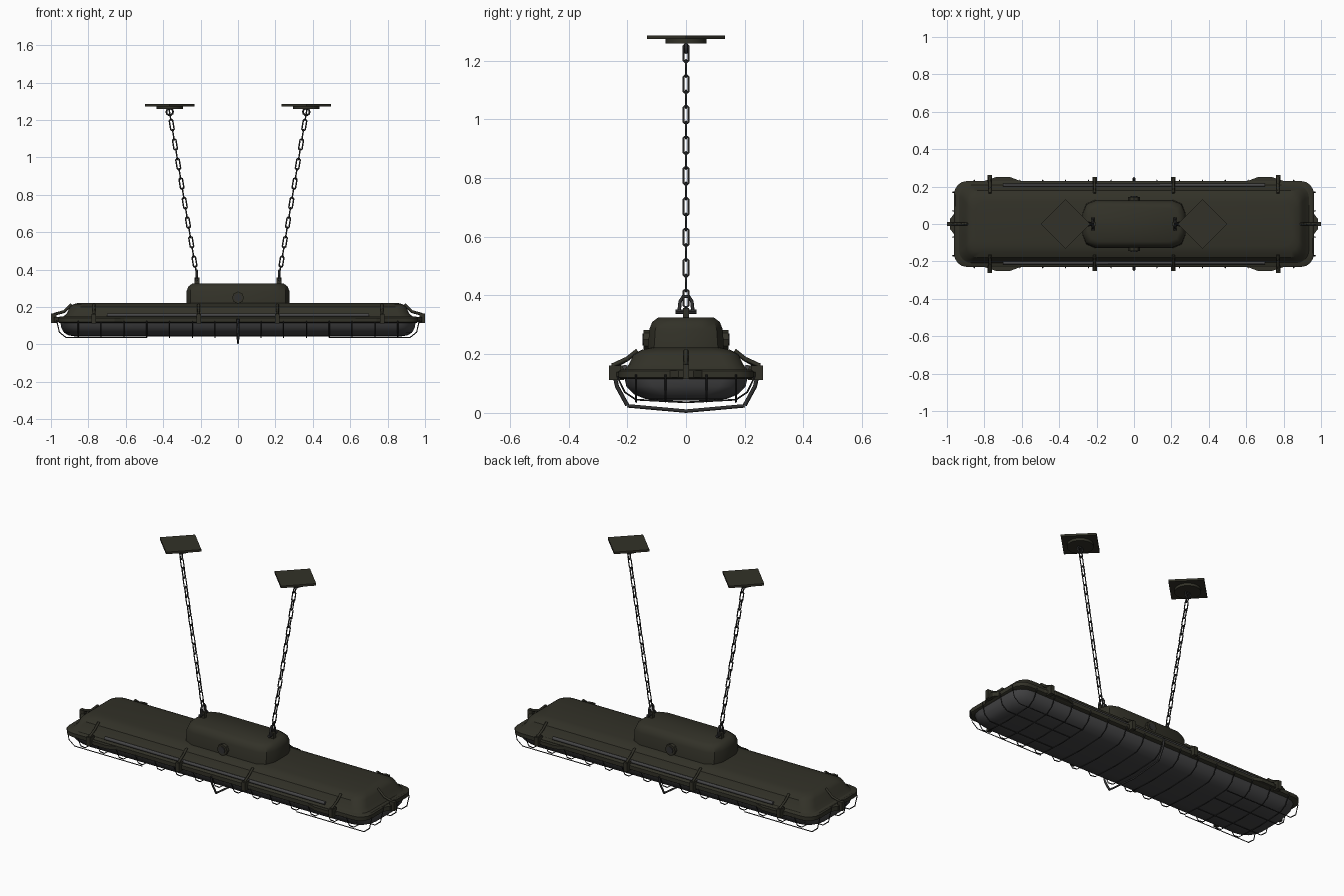
import bpy, bmesh, math
from mathutils import Vector, Matrix

if "Cube" in bpy.data.objects:
    bpy.data.objects.remove(bpy.data.objects["Cube"])


def material(name, rgb):
    m = bpy.data.materials.new(name)
    m.use_nodes = True
    m.diffuse_color = (*rgb, 1)
    bsdf = m.node_tree.nodes["Principled BSDF"]
    bsdf.inputs["Base Color"].default_value = (*rgb, 1)
    bsdf.inputs["Roughness"].default_value = 0.7
    return m


OLIVE = material("dark olive paint", (0.032, 0.031, 0.021))
LENS = material("smoked grey lens", (0.06, 0.06, 0.062))
STEEL = material("dark steel", (0.03, 0.03, 0.03))


def activate(ob):
    bpy.ops.object.select_all(action="DESELECT")
    ob.select_set(True)
    bpy.context.view_layer.objects.active = ob


def finish(name, bm, mat, smooth=True):
    bmesh.ops.recalc_face_normals(bm, faces=bm.faces)
    me = bpy.data.meshes.new(name)
    bm.to_mesh(me)
    bm.free()
    me.materials.append(mat)
    ob = bpy.data.objects.new(name, me)
    bpy.context.collection.objects.link(ob)
    if smooth:
        activate(ob)
        bpy.ops.object.shade_smooth_by_angle(angle=math.radians(35))
    return ob


def outline(hx, hy, r, seg):
    """Rounded rectangle; one segment gives a chamfered corner."""
    pts = []
    for k, (sx, sy) in enumerate([(1, 1), (-1, 1), (-1, -1), (1, -1)]):
        for i in range(seg + 1):
            a = (k + i / seg) * math.pi / 2
            pts.append((sx * (hx - r) + r * math.cos(a), sy * (hy - r) + r * math.sin(a)))
    return pts


def loft(name, levels, mat, seg=4):
    """Stack of rounded rectangles (half x, half y, corner radius, z)."""
    bm = bmesh.new()
    rings = [[bm.verts.new((x, y, z)) for x, y in outline(hx, hy, r, seg)] for hx, hy, r, z in levels]
    n = len(rings[0])
    for a, b in zip(rings, rings[1:]):
        for i in range(n):
            bm.faces.new((a[i], a[(i + 1) % n], b[(i + 1) % n], b[i]))
    bm.faces.new(rings[0])
    bm.faces.new(rings[-1])
    return finish(name, bm, mat)


def wires(name, paths, radius, mat, closed=False, res=0):
    """Bent rods along the given paths, as one mesh."""
    cu = bpy.data.curves.new(name, "CURVE")
    cu.dimensions = "3D"
    cu.bevel_depth, cu.bevel_resolution, cu.use_fill_caps = radius, res, True
    for path in paths:
        sp = cu.splines.new("POLY")
        sp.points.add(len(path) - 1)
        for p, co in zip(sp.points, path):
            p.co = (*co, 1)
        sp.use_cyclic_u = closed
    cu.materials.append(mat)
    ob = bpy.data.objects.new(name, cu)
    bpy.context.collection.objects.link(ob)
    activate(ob)
    bpy.ops.object.convert(target="MESH")
    return ob


def box(name, center, size, mat, turn=0):
    bm = bmesh.new()
    m = Matrix.Translation(center) @ Matrix.Rotation(turn, 4, "Z") @ Matrix.Diagonal((*size, 1))
    bmesh.ops.create_cube(bm, size=1, matrix=m)
    return finish(name, bm, mat, False)


def cylinder(name, center, r, depth, mat, axis="Z", sides=20):
    bm = bmesh.new()
    rot = Matrix.Rotation(math.pi / 2, 4, "X") if axis == "Y" else Matrix()
    bmesh.ops.create_cone(bm, cap_ends=True, segments=sides, radius1=r, radius2=r, depth=depth,
                          matrix=Matrix.Translation(center) @ rot)
    return finish(name, bm, mat)


def plate(name, pts, z0, z1, mat):
    bm = bmesh.new()
    f = bm.faces.new([bm.verts.new((x, y, z0)) for x, y in pts])
    top = bmesh.ops.extrude_face_region(bm, geom=[f])["geom"]
    bmesh.ops.translate(bm, vec=(0, 0, z1 - z0), verts=[v for v in top if isinstance(v, bmesh.types.BMVert)])
    return finish(name, bm, mat, False)


# Housing: shell, rim and lens
loft("top_shell", [(0.945, 0.215, 0.07, 0.14), (0.915, 0.195, 0.06, 0.165), (0.9, 0.178, 0.06, 0.2),
                   (0.88, 0.15, 0.06, 0.215), (0.85, 0.12, 0.06, 0.222)], OLIVE)
loft("rim_flange", [(0.955, 0.222, 0.07, 0.115), (0.962, 0.23, 0.07, 0.12),
                    (0.962, 0.23, 0.07, 0.142), (0.955, 0.222, 0.07, 0.148)], OLIVE)
loft("lens", [(0.95, 0.21, 0.08, 0.12), (0.945, 0.203, 0.09, 0.09), (0.93, 0.175, 0.1, 0.062),
              (0.905, 0.14, 0.1, 0.048), (0.87, 0.09, 0.07, 0.042)], LENS)

# Ballast box on top
loft("ballast_box", [(0.275, 0.13, 0.07, 0.21), (0.275, 0.125, 0.07, 0.285),
                     (0.265, 0.115, 0.065, 0.31), (0.245, 0.095, 0.06, 0.325)], OLIVE, seg=2)

for s, side in ((-1, "front"), (1, "back")):
    cylinder(f"{side}_cable_gland", (0, s * 0.13, 0.25), 0.032, 0.03, OLIVE, "Y", 8)
    cylinder(f"{side}_gland_cap", (0, s * 0.143, 0.25), 0.02, 0.012, STEEL, "Y", 8)
    wires(f"{side}_seal_rail", [[(-0.7, s * 0.208, 0.156), (0.7, s * 0.208, 0.156)]], 0.009, LENS, res=1)
    # Clamps along the long sides
    for i, x in enumerate((-0.77, -0.21, 0.21, 0.77)):
        far = 0.262 if abs(x) > 0.5 else 0.252
        box(f"{side}_clamp_block_{i}", (x, s * (far - 0.02), 0.137), (0.024, 0.04, 0.05), OLIVE)
        wires(f"{side}_clamp_strap_{i}", [[(x, s * (far - 0.01), 0.16), (x, s * 0.2, 0.184),
                                           (x, s * 0.165, 0.212)]], 0.008, OLIVE)
    # Corner lugs
    for d in (-1, 1):
        plate(f"{side}_lug_{d}", [(d * 0.58, s * 0.22), (d * 0.66, s * 0.25),
                                  (d * 0.74, s * 0.25), (d * 0.83, s * 0.22)], 0.12, 0.14, OLIVE)

# End latches and hanging hardware, mirrored left and right
for d, side in ((1, "left"), (-1, "right")):
    plate(f"{side}_end_lug", [(d * 0.95, -0.07), (d * 0.985, -0.025), (d * 0.985, 0.025),
                              (d * 0.95, 0.07)], 0.12, 0.145, OLIVE)
    box(f"{side}_end_latch", (d * 0.985, 0, 0.14), (0.03, 0.022, 0.05), OLIVE)
    wires(f"{side}_end_strap", [[(d * 0.985, 0, 0.16), (d * 0.93, 0, 0.175), (d * 0.89, 0, 0.213)]], 0.008, OLIVE)

    # Ceiling plate, boss and hook eye
    box(f"{side}_ceiling_plate", (d * 0.365, 0, 1.279), (0.187, 0.187, 0.012), OLIVE, math.pi / 4)
    cylinder(f"{side}_plate_boss", (d * 0.365, 0, 1.266), 0.07, 0.016, OLIVE)
    eye = [(d * 0.365 + 0.018 * math.cos(a), 0, 1.243 + 0.018 * math.sin(a))
           for a in [k * math.pi / 5 for k in range(10)]]
    wires(f"{side}_ceiling_eye", [eye], 0.005, STEEL, closed=True)

    # Shackle on the ballast box
    x = d * 0.22
    box(f"{side}_shackle_lug", (x, 0, 0.338), (0.026, 0.02, 0.04), OLIVE)
    cylinder(f"{side}_shackle_pin", (x, 0, 0.345), 0.008, 0.07, STEEL, "Y", 8)
    wires(f"{side}_shackle", [[(x, -0.024, 0.34), (x, -0.02, 0.38), (x, -0.01, 0.396), (x, 0.01, 0.396),
                               (x, 0.02, 0.38), (x, 0.024, 0.34)]], 0.006, STEEL)

    # Chain: links turned alternately by a quarter
    low, high = Vector((d * 0.224, 0, 0.39)), Vector((d * 0.363, 0, 1.225))
    along = (high - low).normalized()
    across = Vector((0, 1, 0))
    links, count = [], 16
    for i in range(count + 1):
        c = low.lerp(high, i / count)
        w = along.cross(across) if i % 2 else across
        links.append([c + along * (math.copysign(0.02, math.sin(a)) + 0.01 * math.sin(a)) + w * 0.01 * math.cos(a)
                      for a in [(k + 0.5) * math.pi / 4 for k in range(8)]])
    wires(f"{side}_chain", links, 0.004, STEEL, closed=True)

# Wire guard under the lens
ribs = []
for i in range(-7, 8):
    x = i * 0.122
    ribs.append([(x, s * y, z) for s, y, z in ((-1, 0.235, 0.125), (-1, 0.208, 0.07), (-1, 0.17, 0.045),
                 (0, 0, 0.036), (1, 0.17, 0.045), (1, 0.208, 0.07), (1, 0.235, 0.125))])
wires("guard_ribs", ribs, 0.003, STEEL)
long_wires = [[(d * 0.97, y, 0.13), (d * 0.955, y, 0.065), (d * 0.92, y, 0.037), (d * 0.49, y, 0.037)]
              for d in (-1, 1) for y in (-0.17, -0.07, 0.07, 0.17)]
wires("guard_end_wires", long_wires, 0.003, STEEL)

# Centre strap of the guard
wires("centre_strap_arms", [[(0, s * 0.245, 0.135), (0, s * 0.235, 0.09), (0, s * 0.2, 0.026)]
                            for s in (-1, 1)], 0.007, STEEL)
wires("centre_strap", [[(0, -0.2, 0.024), (0, 0, 0.006), (0, 0.2, 0.024)]], 0.006, STEEL)
